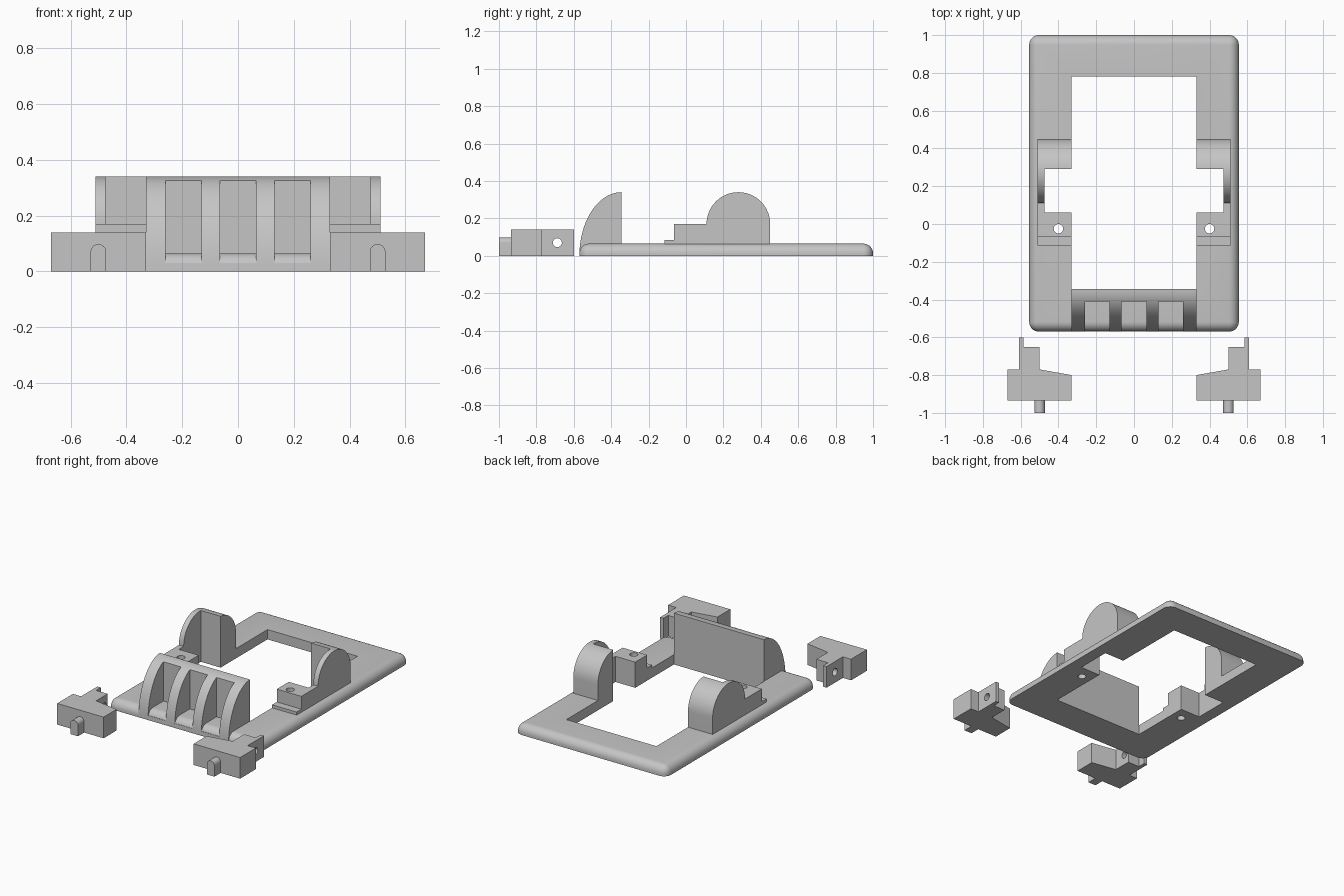
import bpy, bmesh, math
from mathutils import Vector

if "Cube" in bpy.data.objects:
    bpy.data.objects.remove(bpy.data.objects["Cube"])

grey = bpy.data.materials.new("plain grey")
grey.use_nodes = True
grey.diffuse_color = (0.56, 0.56, 0.56, 1)
grey.node_tree.nodes["Principled BSDF"].inputs["Base Color"].default_value = (0.56, 0.56, 0.56, 1)


def finish(name, bm):
    bmesh.ops.recalc_face_normals(bm, faces=bm.faces)
    mesh = bpy.data.meshes.new(name)
    bm.to_mesh(mesh)
    bm.free()
    mesh.materials.append(grey)
    ob = bpy.data.objects.new(name, mesh)
    bpy.context.collection.objects.link(ob)
    return ob


def prism(name, outline, axis, lo, hi):
    """Extrude a 2D outline along x, y or z."""
    place = {"x": lambda p: (lo, p[0], p[1]),
             "y": lambda p: (p[0], lo, p[1]),
             "z": lambda p: (p[0], p[1], lo)}[axis]
    step = Vector([(hi - lo) if a == axis else 0 for a in "xyz"])
    bm = bmesh.new()
    face = bm.faces.new([bm.verts.new(place(p)) for p in outline])
    ext = bmesh.ops.extrude_face_region(bm, geom=[face])
    moved = [v for v in ext["geom"] if isinstance(v, bmesh.types.BMVert)]
    bmesh.ops.translate(bm, verts=moved, vec=step)
    return finish(name, bm)


def box(name, x0, x1, y0, y1, z0, z1):
    return prism(name, [(x0, y0), (x1, y0), (x1, y1), (x0, y1)], "z", z0, z1)


def arc(cx, cy, rx, ry, a0, a1, n):
    angles = [math.radians(a0 + (a1 - a0) * i / n) for i in range(n + 1)]
    return [(cx + rx * math.cos(a), cy + ry * math.sin(a)) for a in angles]


def circle(cx, cy, r):
    return arc(cx, cy, r, r, 0, 360, 32)[:-1]


def activate(ob):
    bpy.ops.object.select_all(action="DESELECT")
    ob.select_set(True)
    bpy.context.view_layer.objects.active = ob


def cut(ob, cutter):
    mod = ob.modifiers.new("cut", "BOOLEAN")
    mod.operation, mod.solver, mod.object = "DIFFERENCE", "EXACT", cutter
    cutter.hide_render = True
    activate(ob)
    bpy.ops.object.modifier_apply(modifier=mod.name)
    bpy.data.objects.remove(cutter)


def smooth(ob):
    activate(ob)
    bpy.ops.object.shade_smooth_by_angle(angle=math.radians(30))


def span(s, a, b):
    return sorted((s * a, s * b))


def recess(s):
    return box("recess_cutter", *span(s, 0.30, 0.475), 0.06, 0.29, -0.1, 0.5)


def screw_hole(s):
    return prism("screw_cutter", circle(s * 0.40, -0.025, 0.025), "z", -0.1, 0.5)


# Base frame with rounded upper rim
base = box("base_frame", -0.555, 0.555, -0.57, 1.0, 0, 0.065)
bm = bmesh.new()
bm.from_mesh(base.data)
rim = [e for e in bm.edges if max(v.co.z for v in e.verts) > 0.06]
bmesh.ops.bevel(bm, geom=rim, offset=0.052, segments=8, profile=0.5, affect="EDGES")
bm.to_mesh(base.data)
bm.free()
cut(base, box("window_cutter", -0.33, 0.33, -0.345, 0.78, -0.1, 0.5))
for s in (-1, 1):
    cut(base, recess(s))
    cut(base, screw_hole(s))
smooth(base)

# Curved front wall with three pockets between ribs
wall = prism("front_wall", arc(-0.345, 0, 0.225, 0.34, 180, 90, 24) + [(-0.345, 0)],
             "x", -0.33, 0.33)
for x in (-0.195, 0, 0.195):
    cut(wall, box("pocket_cutter", x - 0.065, x + 0.065, -0.7, -0.41, 0.03, 0.5))
smooth(wall)

for s, side in ((1, "left"), (-1, "right")):
    # Round-topped hinge support with stepped foot
    outline = ([(-0.115, 0.055), (0.45, 0.055)] + arc(0.28, 0.17, 0.17, 0.17, 0, 180, 32)
               + [(-0.065, 0.17), (-0.065, 0.085), (-0.115, 0.085)])
    support = prism(side + "_support", outline, "x", *span(s, 0.33, 0.51))
    cut(support, recess(s))
    cut(support, screw_hole(s))
    smooth(support)

    # Loose bracket with a drilled tab
    plan = [(0.33, -0.935), (0.67, -0.935), (0.67, -0.77), (0.61, -0.77), (0.61, -0.60),
            (0.585, -0.60), (0.585, -0.65), (0.50, -0.65), (0.50, -0.77), (0.33, -0.80)]
    bracket = prism(side + "_bracket", [(s * x, y) for x, y in plan], "z", 0, 0.14)
    cut(bracket, prism("pin_cutter", circle(-0.688, 0.07, 0.024), "x", *span(s, 0.4, 0.8)))
    smooth(bracket)

    # Round-topped peg on the bracket front
    peg = prism(side + "_peg",
                [(s * 0.5 - 0.028, 0), (s * 0.5 + 0.028, 0)]
                + arc(s * 0.5, 0.07, 0.028, 0.028, 0, 180, 16), "y", -1.0, -0.935)
    smooth(peg)
